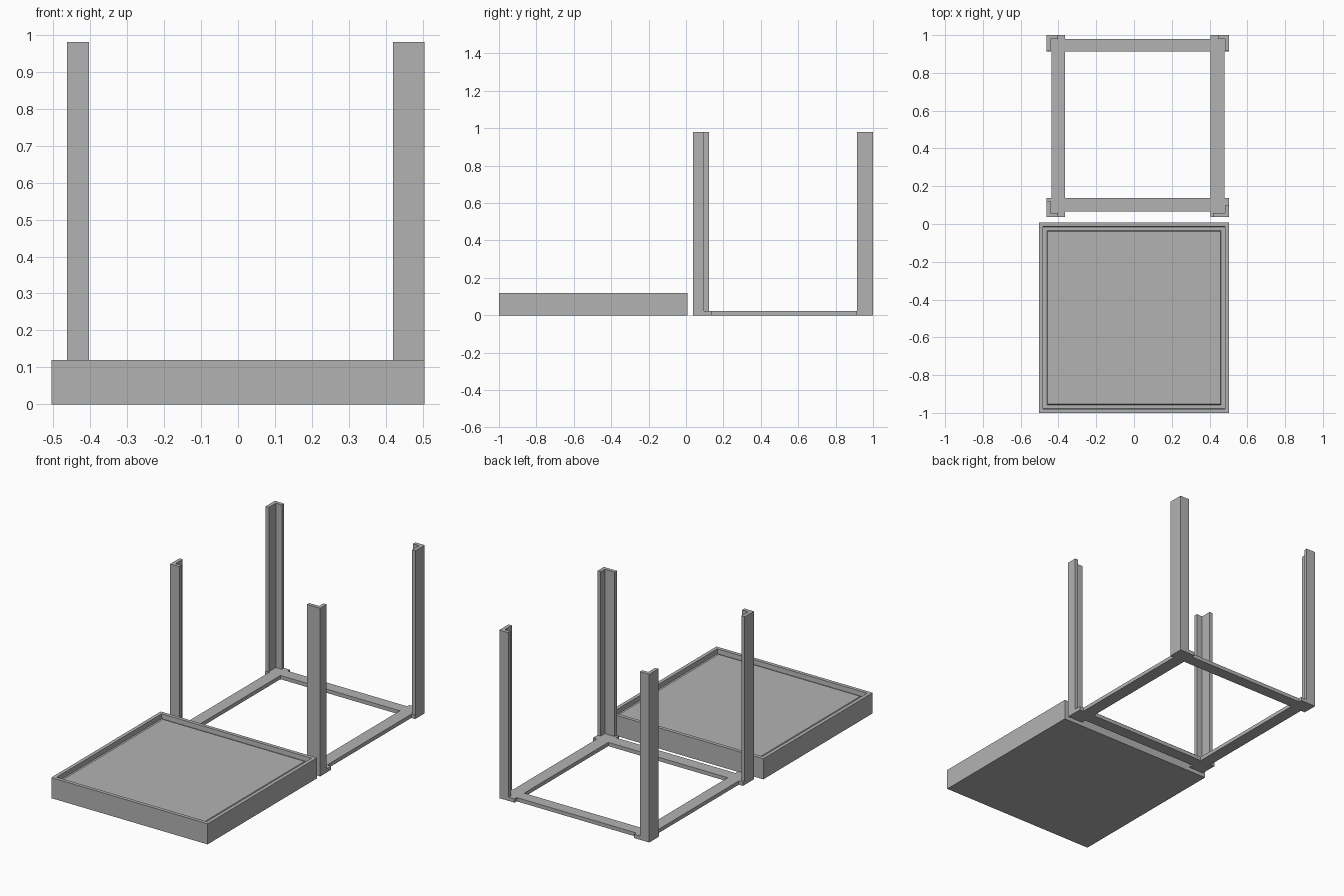
import bpy, bmesh

if "Cube" in bpy.data.objects:
    bpy.data.objects.remove(bpy.data.objects["Cube"])

gray = bpy.data.materials.new("plain gray")
gray.diffuse_color = (0.45, 0.45, 0.45, 1)
gray.use_nodes = True
gray.node_tree.nodes["Principled BSDF"].inputs["Base Color"].default_value = gray.diffuse_color


def finish(name, bm):
    bmesh.ops.recalc_face_normals(bm, faces=bm.faces)
    mesh = bpy.data.meshes.new(name)
    bm.to_mesh(mesh)
    bm.free()
    mesh.materials.append(gray)
    obj = bpy.data.objects.new(name, mesh)
    bpy.context.collection.objects.link(obj)
    return obj


def prism(name, points, z0, z1):
    """Extrude a flat outline from z0 up to z1."""
    bm = bmesh.new()
    face = bm.faces.new([bm.verts.new((x, y, z0)) for x, y in points])
    top = bmesh.ops.extrude_face_region(bm, geom=[face])["geom"]
    verts = [v for v in top if isinstance(v, bmesh.types.BMVert)]
    bmesh.ops.translate(bm, verts=verts, vec=(0, 0, z1 - z0))
    return finish(name, bm)


def box(name, x0, x1, y0, y1, z0, z1):
    return prism(name, [(x0, y0), (x1, y0), (x1, y1), (x0, y1)], z0, z1)


# Table top: square rings give the rim, groove and recessed panel
X0, X1, Y0, Y1 = -0.504, 0.504, -1.0, 0.008
bm = bmesh.new()
rings = []
for inset, z in [(0, 0), (0, 0.12), (0.021, 0.12), (0.023, 0.093),
                 (0.043, 0.093), (0.047, 0.105)]:
    a, b, c, d = X0 + inset, X1 - inset, Y0 + inset, Y1 - inset
    rings.append([bm.verts.new((x, y, z)) for x, y in
                  [(a, c), (b, c), (b, d), (a, d)]])
for low, high in zip(rings, rings[1:]):
    for i in range(4):
        j = (i + 1) % 4
        bm.faces.new((low[i], low[j], high[j], high[i]))
bm.faces.new(rings[0][::-1])
bm.faces.new(rings[-1])
finish("table_top", bm)

# Base frame bars
H = 0.022
FX0, FX1, FY0, FY1 = -0.463, 0.504, 0.037, 1.0
LX, RX, FB, BB = -0.365, 0.405, 0.137, 0.912   # inner opening
box("front_bar", LX, RX, 0.066, FB, 0, H)
box("back_bar", LX, RX, BB, 0.98, 0, H)
box("left_bar", -0.436, LX, FB, BB, 0, H)
box("right_bar", RX, 0.479, FB, BB, 0, H)

# Corner feet and L-shaped legs: corner, inner corner, arm lengths in x and y
T = 0.021
corners = {
    "front_left": (FX0, FY0, LX, FB, 0.06, 0.085),
    "front_right": (FX1, FY0, RX, FB, 0.085, 0.06),
    "back_left": (FX0, FY1, LX, BB, 0.06, 0.085),
    "back_right": (FX1, FY1, RX, BB, 0.06, 0.085),
}
for name, (cx, cy, ix, iy, ax, ay) in corners.items():
    box(name + "_foot", min(cx, ix), max(cx, ix), min(cy, iy), max(cy, iy), 0, H)
    sx = 1 if ix > cx else -1
    sy = 1 if iy > cy else -1
    outline = [(0, 0), (ax, 0), (ax, T), (T, T), (T, ay), (0, ay)]
    prism(name + "_leg", [(cx + sx * x, cy + sy * y) for x, y in outline], H, 0.98)
